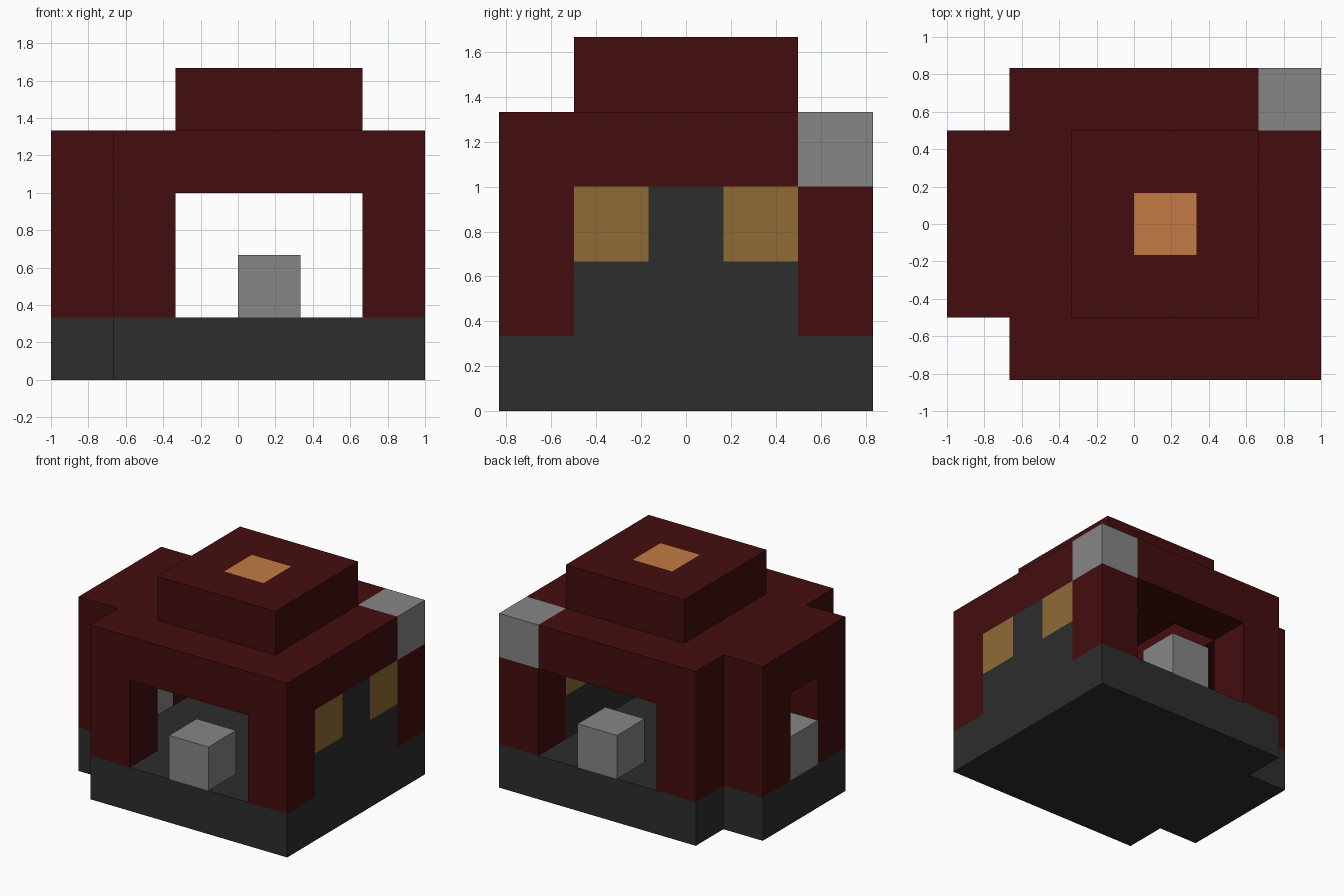
import bpy
import bmesh
from mathutils import Vector

cube = bpy.data.objects.get("Cube")
if cube:
    bpy.data.objects.remove(cube)

U = 1 / 3                      # block size
ORIGIN = Vector((3, 2.5, 0))   # grid centre in blocks


def linear(c):
    c /= 255
    return c / 12.92 if c < 0.04045 else ((c + 0.055) / 1.055) ** 2.4


def material(name, *rgb):
    mat = bpy.data.materials.new(name)
    color = (*map(linear, rgb), 1)
    mat.diffuse_color = color
    mat.use_nodes = True
    bsdf = next(n for n in mat.node_tree.nodes if n.type == "BSDF_PRINCIPLED")
    bsdf.inputs["Base Color"].default_value = color
    bsdf.inputs["Roughness"].default_value = 0.9
    return mat


red = material("dark red", 68, 13, 13)
charcoal = material("charcoal", 45, 45, 45)
gray = material("stone gray", 134, 134, 134)
gold = material("gold", 143, 107, 53)
orange = material("orange", 194, 122, 66)


def finish(name, bm, *mats):
    """Scale a part from grid blocks to units and link it."""
    for v in bm.verts:
        v.co = (v.co - ORIGIN) * U
    bmesh.ops.recalc_face_normals(bm, faces=bm.faces)
    mesh = bpy.data.meshes.new(name)
    bm.to_mesh(mesh)
    bm.free()
    for mat in mats:
        mesh.materials.append(mat)
    bpy.context.collection.objects.link(bpy.data.objects.new(name, mesh))


def prism(name, mat, outline, axis, lo, hi):
    """Extrude a flat outline along an axis from lo to hi."""
    bm = bmesh.new()
    verts = []
    for a, b in outline:
        co = [a, b]
        co.insert(axis, lo)
        verts.append(bm.verts.new(co))
    face = bm.faces.new(verts)
    ext = bmesh.ops.extrude_face_region(bm, geom=[face], use_keep_orig=True)
    move = Vector((0, 0, 0))
    move[axis] = hi - lo
    bmesh.ops.translate(bm, vec=move,
                        verts=[g for g in ext["geom"] if isinstance(g, bmesh.types.BMVert)])
    finish(name, bm, mat)


def box(name, mat, x, y, z, dx=1, dy=1, dz=1):
    prism(name, mat, [(x, y), (x + dx, y), (x + dx, y + dy), (x, y + dy)], 2, z, z + dz)


X, Y, Z = range(3)

# Floor slab with a step out on the right side
prism("base", charcoal,
      [(1, 0), (6, 0), (6, 5), (1, 5), (1, 4), (0, 4), (0, 1), (1, 1)], Z, 0, 1)

# Door frames; the back one is notched for the gray corner block
legs = [(5, 1), (5, 3), (2, 3), (2, 1), (1, 1), (1, 4)]
prism("front_door_frame", red, legs + [(6, 4), (6, 1)], Y, 0, 1)
prism("back_door_frame", red, legs + [(5, 4), (5, 3), (6, 3), (6, 1)], Y, 4, 5)
prism("right_window_frame", red,
      [(1, 1), (2, 1), (2, 3), (3, 3), (3, 1), (4, 1), (4, 4), (1, 4)], X, 0, 1)
box("corner_block", gray, 5, 4, 3)

# Left wall with two windows
prism("left_wall", charcoal,
      [(1, 1), (4, 1), (4, 2), (3, 2), (3, 3), (2, 3), (2, 2), (1, 2)], X, 5, 6)
for side, y in (("front", 1), ("back", 3)):
    box(side + "_window", gold, 5, y, 2)

# Beams around the open ceiling
for side, x in (("right", 1), ("left", 5)):
    box(side + "_roof_beam", red, x, 1, 3, dy=3)

# Gray blocks standing in the openings
for side, x, y in (("front", 3, 0), ("back", 3, 4), ("right", 0, 2)):
    box(side + "_block", gray, x, y, 1)

# Raised roof with an orange centre
bm = bmesh.new()
bmesh.ops.create_grid(bm, x_segments=3, y_segments=3, size=1.5)
ext = bmesh.ops.extrude_face_region(bm, geom=bm.faces[:], use_keep_orig=True)
bmesh.ops.translate(bm, vec=(0, 0, 1),
                    verts=[g for g in ext["geom"] if isinstance(g, bmesh.types.BMVert)])
for f in bm.faces:
    f.material_index = int(f.calc_center_median().xy.length < 0.1)
bmesh.ops.translate(bm, vec=(3.5, 2.5, 4), verts=bm.verts)
finish("raised_roof", bm, red, orange)
